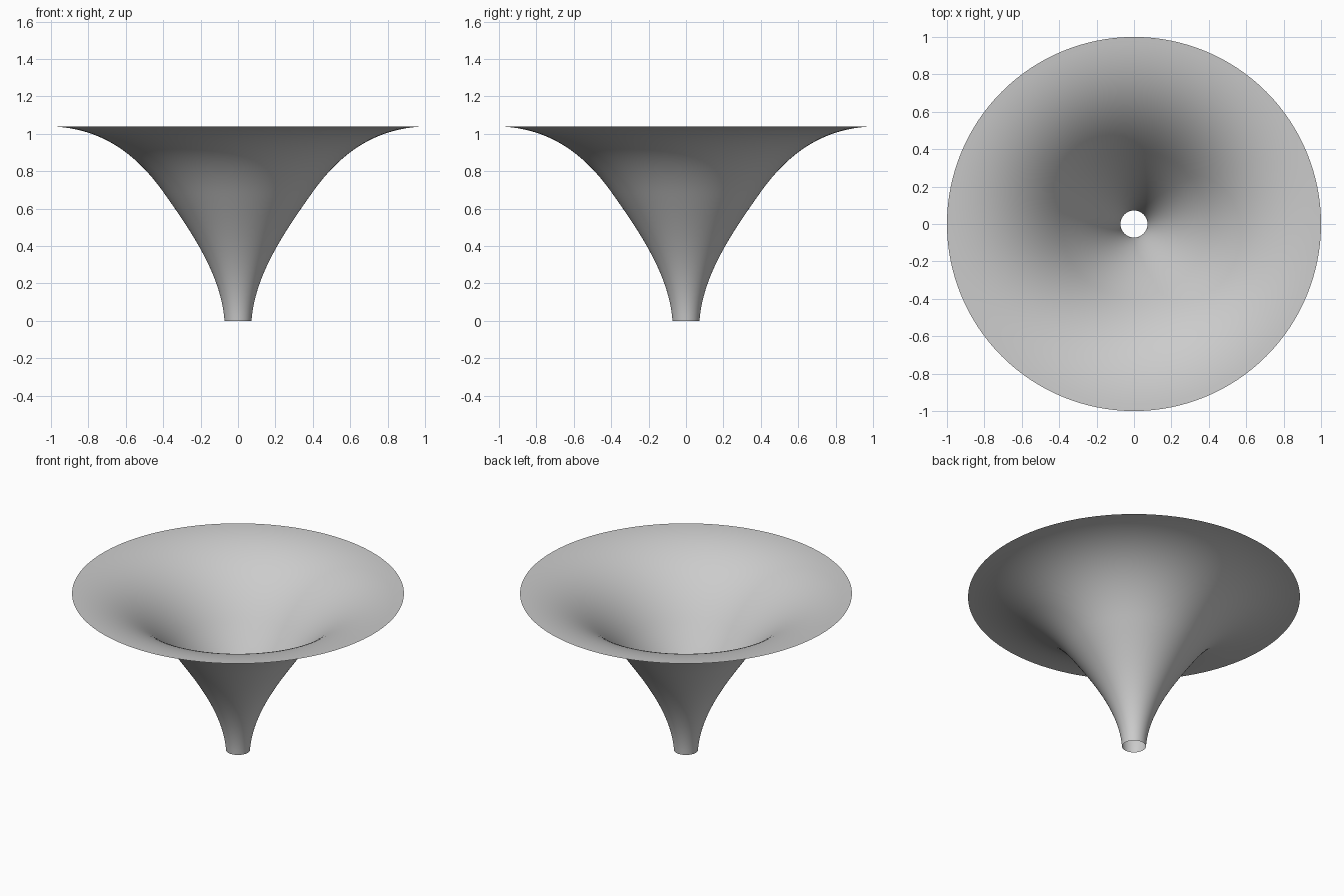
import bpy
import bmesh
import math
from mathutils import Vector
from mathutils.geometry import interpolate_bezier

if "Cube" in bpy.data.objects:
    bpy.data.objects.remove(bpy.data.objects["Cube"], do_unlink=True)

# Single grey material
grey = bpy.data.materials.new("light_grey")
grey.use_nodes = True
colour = (0.6, 0.6, 0.6, 1)
grey.diffuse_color = colour
grey.node_tree.nodes["Principled BSDF"].inputs["Base Color"].default_value = colour

# Flared profile as (radius, height): throat curve, then rim curve
throat = [(0.072, 0), (0.09, 0.25), (0.255, 0.485), (0.4, 0.69)]
rim = [(0.4, 0.69), (0.54, 0.885), (0.72, 1.03), (1, 1.04)]


def bezier(points, count):
    return interpolate_bezier(*[Vector((r, 0, z)) for r, z in points], count)


profile = bezier(throat, 24) + bezier(rim, 24)[1:]

# Thin open funnel, spun around the vertical axis
bm = bmesh.new()
verts = [bm.verts.new(p) for p in profile]
edges = [bm.edges.new(pair) for pair in zip(verts, verts[1:])]
bmesh.ops.spin(bm, geom=verts + edges, cent=(0, 0, 0), axis=(0, 0, 1),
               angle=math.tau, steps=128, use_merge=False)
bmesh.ops.remove_doubles(bm, verts=bm.verts[:], dist=0.0001)

# Face the surface upward, into the bowl
bm.normal_update()
flipped = [f for f in bm.faces if f.normal.z < 0]
bmesh.ops.reverse_faces(bm, faces=flipped)
for face in bm.faces:
    face.smooth = True

mesh = bpy.data.meshes.new("funnel")
bm.to_mesh(mesh)
bm.free()
mesh.materials.append(grey)
funnel = bpy.data.objects.new("funnel", mesh)
bpy.context.collection.objects.link(funnel)
